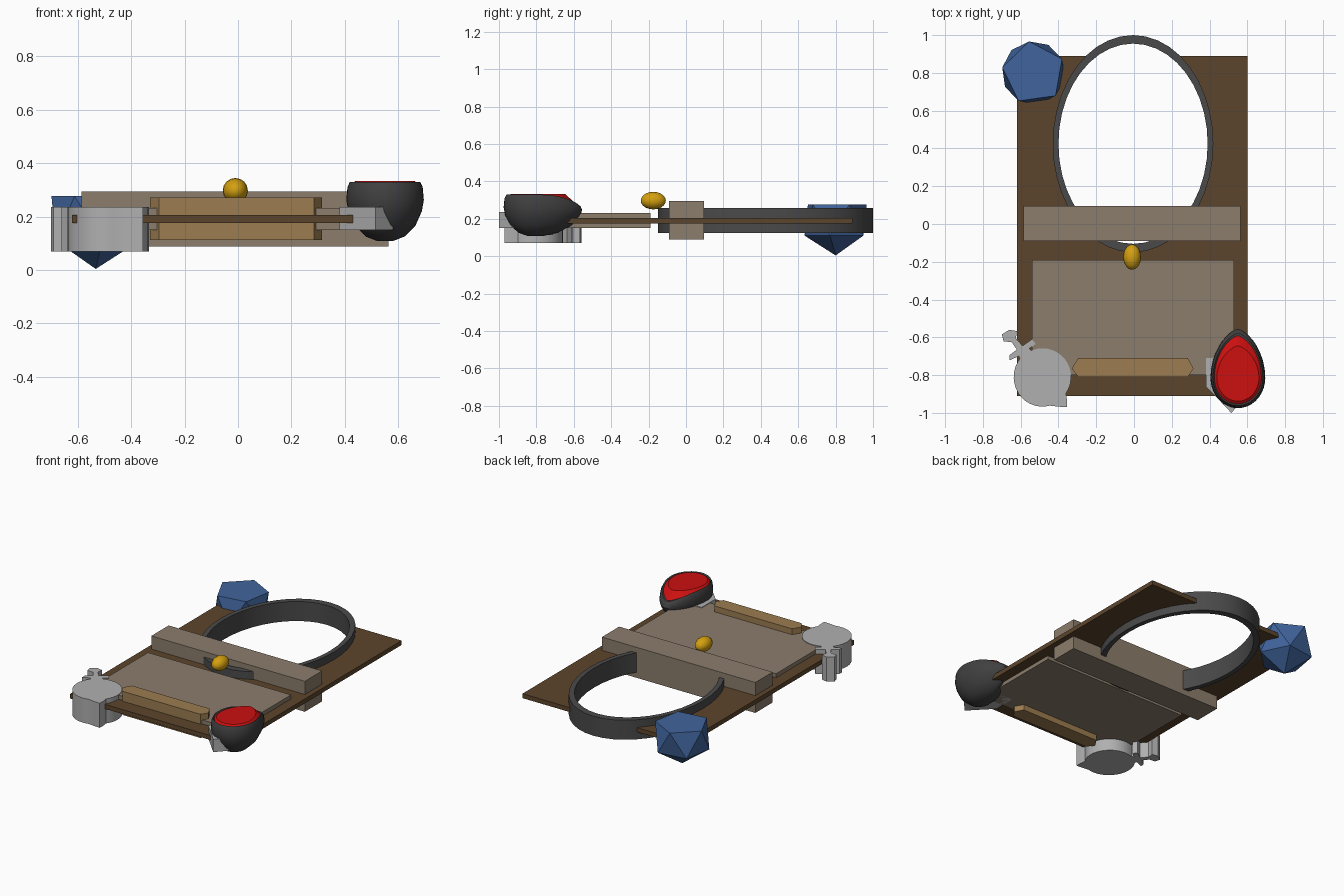
import bpy, bmesh
from math import sin, cos, pi, radians, asin
from mathutils import Matrix

cube = bpy.data.objects.get("Cube")
if cube:
    bpy.data.objects.remove(cube, do_unlink=True)


def material(name, r, g, b):
    lin = [((c / 255 + 0.055) / 1.055) ** 2.4 if c > 10 else c / 3294 for c in (r, g, b)]
    m = bpy.data.materials.new(name)
    m.use_nodes = True
    m.diffuse_color = (*lin, 1)
    m.node_tree.nodes["Principled BSDF"].inputs["Base Color"].default_value = (*lin, 1)
    return m


dark_wood = material("dark wood", 92, 69, 44)
taupe = material("taupe", 139, 125, 108)
tan = material("tan", 156, 124, 80)
silver = material("silver", 176, 176, 176)
iron = material("iron", 74, 74, 74)
charcoal = material("charcoal", 64, 64, 64)
red = material("red", 204, 16, 16)
blue = material("blue", 64, 100, 156)
gold = material("gold", 212, 160, 16)


def finish(name, bm, *mats, smooth=None):
    bmesh.ops.recalc_face_normals(bm, faces=bm.faces[:])
    mesh = bpy.data.meshes.new(name)
    bm.to_mesh(mesh)
    bm.free()
    for m in mats:
        mesh.materials.append(m)
    ob = bpy.data.objects.new(name, mesh)
    bpy.context.collection.objects.link(ob)
    if smooth:
        bpy.ops.object.select_all(action='DESELECT')
        ob.select_set(True)
        bpy.context.view_layer.objects.active = ob
        bpy.ops.object.shade_smooth_by_angle(angle=radians(smooth))
    return ob


def prism(name, outline, z0, z1, mat, smooth=None):
    """Extrude a flat outline from z0 to z1."""
    bm = bmesh.new()
    face = bm.faces.new([bm.verts.new((x, y, z0)) for x, y in outline])
    top = bmesh.ops.extrude_face_region(bm, geom=[face])["geom"]
    for v in top:
        if isinstance(v, bmesh.types.BMVert):
            v.co.z = z1
    return finish(name, bm, mat, smooth=smooth)


def rect(x0, x1, y0, y1):
    return [(x0, y0), (x1, y0), (x1, y1), (x0, y1)]


def arc(cx, cy, rx, ry, a0, a1, n):
    return [(cx + rx * cos(a0 + (a1 - a0) * i / n),
             cy + ry * sin(a0 + (a1 - a0) * i / n)) for i in range(n + 1)]


def loft(bm, rings):
    """Bridge closed rings of points; returns the quads row by row."""
    loops = [[bm.verts.new(p) for p in ring] for ring in rings]
    rows = []
    for a, b in zip(loops, loops[1:]):
        n = len(a)
        rows.append([bm.faces.new((a[i], a[(i + 1) % n], b[(i + 1) % n], b[i]))
                     for i in range(n)])
    return loops, rows


# Base board with an oval opening that breaks through the back edge
CX, CY = -0.005, 0.425
BACK = 0.89
start = asin((BACK - CY) / 0.545)
slot = arc(CX, CY, 0.405, 0.545, start, -pi - start, 40)
prism("base_board", [(-0.62, BACK), (-0.62, -0.91), (0.6, -0.91), (0.6, BACK)] + slot,
      0.175, 0.205, dark_wood)

# Oval hoop set into the opening
bm = bmesh.new()
hoop = []
for rx, ry, z in ((0.425, 0.575, 0.125), (0.425, 0.575, 0.257),
                  (0.395, 0.53, 0.257), (0.395, 0.53, 0.125), (0.425, 0.575, 0.125)):
    hoop.append([(x, y, z) for x, y in arc(CX, CY, rx, ry, pi / 2, 2.5 * pi, 40)[:-1]])
loft(bm, hoop)
bmesh.ops.remove_doubles(bm, verts=bm.verts[:], dist=0.0001)
finish("oval_hoop", bm, iron, smooth=30)

# Cross bar and front panel
prism("cross_bar", rect(-0.585, 0.563, -0.09, 0.095), 0.088, 0.294, taupe)
prism("front_panel", rect(-0.54, 0.53, -0.8, -0.19), 0.15, 0.232, taupe)

# Front strip with pointed ends
prism("front_strip", [(-0.295, -0.81), (0.285, -0.81), (0.315, -0.765), (0.285, -0.71),
                      (-0.295, -0.71), (-0.33, -0.765)], 0.112, 0.272, tan)

# Silver flask on the front right corner: round body, neck and spout
body = arc(-0.485, -0.81, 0.152, 0.152, radians(112), radians(-35), 14)
lower = arc(-0.485, -0.81, 0.152, 0.157, radians(-75), radians(-218), 14)
spout = [(-0.355, -0.93), (-0.355, -0.97), (-0.4, -0.967)]
neck = [(-0.61, -0.7), (-0.66, -0.722), (-0.66, -0.695), (-0.62, -0.665), (-0.648, -0.625),
        (-0.69, -0.622), (-0.7, -0.585), (-0.66, -0.56), (-0.62, -0.567), (-0.625, -0.605),
        (-0.59, -0.645), (-0.54, -0.61), (-0.52, -0.635), (-0.555, -0.66)]
prism("silver_flask", body + spout + lower + neck, 0.07, 0.236, silver, smooth=30)

# Silver bracket under the drop
prism("silver_bracket", [(0.38, -0.71), (0.5, -0.71), (0.57, -0.8), (0.58, -0.93),
                         (0.515, -1.0), (0.43, -0.91), (0.38, -0.86)], 0.15, 0.236, silver)


# Teardrop bowl with a red cabochon
def drop(size, z, dip, tip=1.0, n=36):
    ring = []
    for i in range(n):
        t = 2 * pi * i / n
        s, c = sin(t), cos(t)
        back = max(0, s)
        x = 0.145 * c * (abs(c) ** 0.35 if s > 0 else 1)
        y = 0.26 * tip * s if s > 0 else 0.16 * s
        ring.append((0.55 + x * size, -0.815 + y * size, z - dip * back ** 3))
    return ring


bm = bmesh.new()
loops, rows = loft(bm, [drop(0.2, 0.108, 0), drop(0.5, 0.125, 0), drop(0.78, 0.165, 0),
                        drop(0.95, 0.22, 0), drop(1, 0.262, 0.015), drop(0.97, 0.31, 0.045),
                        drop(0.91, 0.329, 0.05), drop(0.86, 0.321, 0.04),
                        drop(0.77, 0.332, 0, 0.85)])
bm.faces.new(loops[0])
cap = bm.faces.new(loops[-1])
for f in rows[-1] + [cap]:
    f.material_index = 1
finish("teardrop_bowl", bm, charcoal, red, smooth=35)

# Blue faceted gem with a flat top and a point below
bm = bmesh.new()
gem = []
for offset, z in ((62, 0.11), (26, 0.276)):
    gem.append([bm.verts.new((-0.532 + 0.168 * cos(radians(offset + 72 * i)),
                              0.8 + 0.168 * sin(radians(offset + 72 * i)), z))
                for i in range(5)])
low, high = gem
point = bm.verts.new((-0.532, 0.8, 0.004))
bm.faces.new(high)
for i in range(5):
    j = (i + 1) % 5
    bm.faces.new((point, low[j], low[i]))
    bm.faces.new((low[i], high[j], high[i]))
    bm.faces.new((low[i], low[j], high[j]))
finish("blue_gem", bm, blue)

# Gold bead above the board
bm = bmesh.new()
bmesh.ops.create_uvsphere(bm, u_segments=16, v_segments=10, radius=1)
bmesh.ops.transform(bm, verts=bm.verts[:], matrix=Matrix.Translation((-0.01, -0.175, 0.297))
                    @ Matrix.Diagonal((0.047, 0.067, 0.047, 1))
                    @ Matrix.Rotation(pi / 2, 4, 'X'))
finish("gold_bead", bm, gold, smooth=30)
